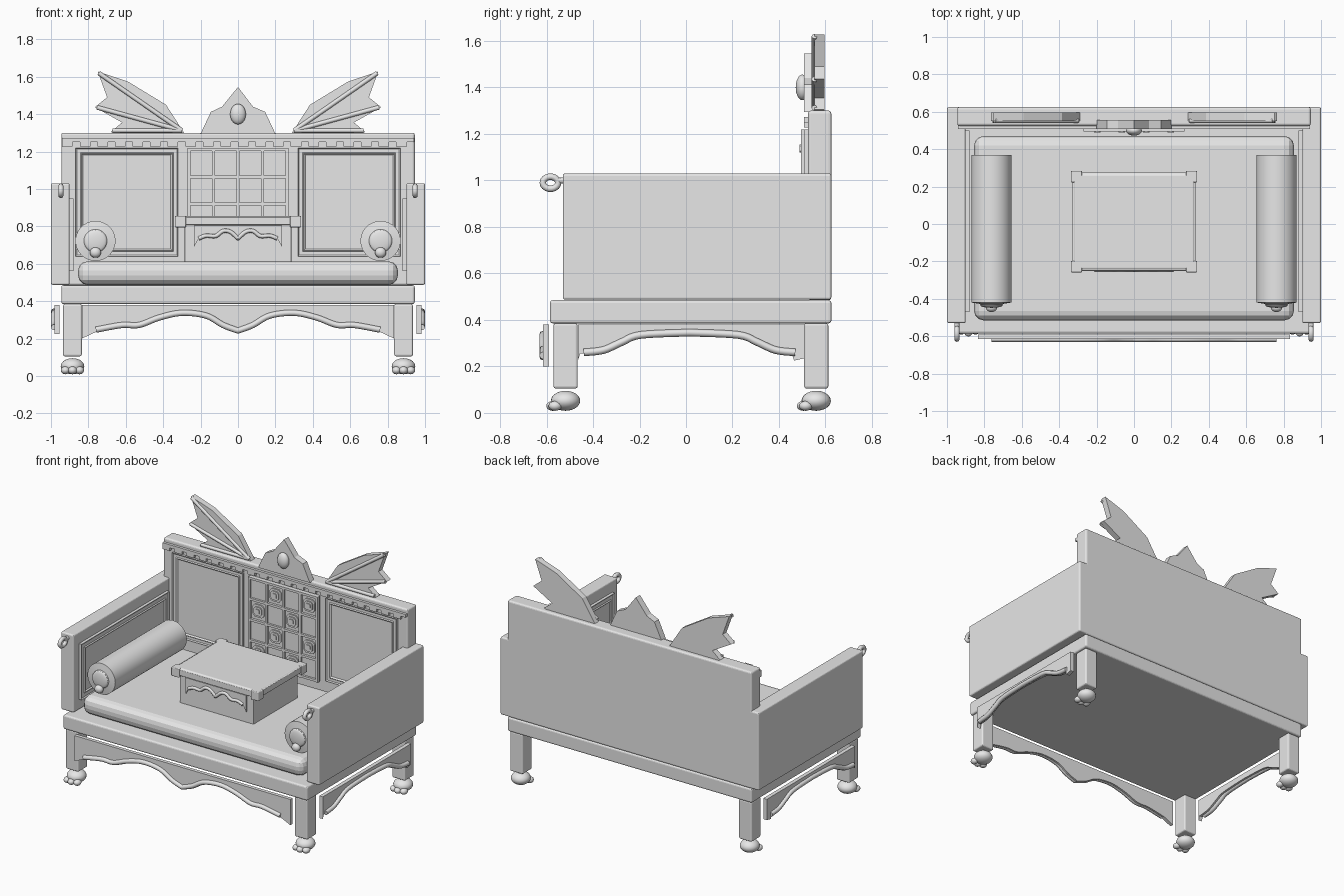
import bpy, bmesh, math
from mathutils import Vector, Matrix

cube = bpy.data.objects.get("Cube")
if cube:
    bpy.data.objects.remove(cube, do_unlink=True)

GREY = (0.8, 0.8, 0.8, 1)
mat = bpy.data.materials.new("plain_grey")
mat.use_nodes = True
mat.diffuse_color = GREY
next(n for n in mat.node_tree.nodes if n.type == "BSDF_PRINCIPLED").inputs["Base Color"].default_value = GREY


def finish(name, bm, bevel=0, smooth=False):
    bmesh.ops.recalc_face_normals(bm, faces=bm.faces)
    me = bpy.data.meshes.new(name)
    bm.to_mesh(me)
    bm.free()
    me.materials.append(mat)
    ob = bpy.data.objects.new(name, me)
    bpy.context.collection.objects.link(ob)
    if bevel:
        m = ob.modifiers.new("Bevel", "BEVEL")
        m.width, m.segments = bevel, 3
    if smooth:
        bpy.ops.object.select_all(action="DESELECT")
        ob.select_set(True)
        bpy.context.view_layer.objects.active = ob
        bpy.ops.object.shade_smooth_by_angle(angle=math.radians(40))
    return ob


def box(name, x, y, z, bevel=0.0, panel=None, steps=()):
    """Box from ranges; the face towards 'panel' gets inset steps (width, depth)."""
    bm = bmesh.new()
    bmesh.ops.create_cube(bm, size=1)
    for v in bm.verts:
        v.co = Vector([(r[0] + r[1]) / 2 + c * abs(r[1] - r[0]) for r, c in zip((x, y, z), v.co)])
    if panel:
        bm.normal_update()
        face = max(bm.faces, key=lambda f: f.normal.dot(Vector(panel)))
        for width, depth in steps:
            bmesh.ops.inset_region(bm, faces=[face], thickness=width)
            for v in face.verts:
                v.co += Vector(panel) * depth
    return finish(name, bm, bevel)


def prism(name, pts, a, b, side=False, bevel=0):
    """Extrude an outline in xz along y, or in yz along x when side is set."""
    bm = bmesh.new()
    place = (lambda p, d: (d, p[0], p[1])) if side else (lambda p, d: (p[0], d, p[1]))
    lo = bm.faces.new([bm.verts.new(place(p, a)) for p in pts])
    ext = bmesh.ops.extrude_face_region(bm, geom=[lo])
    shift = Vector((b - a, 0, 0) if side else (0, b - a, 0))
    for v in ext["geom"]:
        if isinstance(v, bmesh.types.BMVert):
            v.co += shift
    return finish(name, bm, bevel)


def ball(name, centre, radii):
    bm = bmesh.new()
    bmesh.ops.create_uvsphere(bm, u_segments=24, v_segments=14, radius=1)
    bmesh.ops.transform(bm, matrix=Matrix.Translation(centre) @ Matrix.Diagonal((*radii, 1)), verts=bm.verts)
    return finish(name, bm, smooth=True)


def tube(name, pts, radius):
    cu = bpy.data.curves.new(name, "CURVE")
    cu.dimensions, cu.bevel_depth, cu.bevel_resolution, cu.use_fill_caps = "3D", radius, 2, True
    sp = cu.splines.new("POLY")
    sp.points.add(len(pts) - 1)
    for p, co in zip(sp.points, pts):
        p.co = (*co, 1)
    cu.materials.append(mat)
    ob = bpy.data.objects.new(name, cu)
    bpy.context.collection.objects.link(ob)
    bpy.ops.object.select_all(action="DESELECT")
    ob.select_set(True)
    bpy.context.view_layer.objects.active = ob
    bpy.ops.object.convert(target="MESH")
    bpy.ops.object.shade_smooth_by_angle(angle=math.radians(50))


def flow(pts, n=5):
    """Smooth curve through the points."""
    p = [Vector(q) for q in pts]
    p = [p[0]] + p + [p[-1]]
    out = []
    for a, b, c, d in zip(p, p[1:], p[2:], p[3:]):
        for i in range(n):
            t = i / n
            out.append(0.5 * (2 * b + (c - a) * t + (2 * a - 5 * b + 4 * c - d) * t * t
                              + (3 * b - a - 3 * c + d) * t ** 3))
    return out + [p[-1]]


def mirrored(half):
    """Full path from a half path that ends on the centre line."""
    left = flow(half)
    return left + [Vector((-q[0], q[1])) for q in reversed(left[:-1])]


# Seat frame, back and cushion
box("seat_frame", (-.945, .945), (-.585, .625), (.385, .485), .012)
box("back_board", (-.945, .945), (.525, .625), (.485, 1.3), .012)
box("seat_cushion", (-.855, .855), (-.515, .47), (.487, .613), .05)

# Aprons with carved mouldings
front_wave = mirrored([(-.76, .235), (-.62, .26), (-.53, .26), (-.42, .3), (-.3, .325), (-.17, .31), (-.08, .26), (0, .23)])
prism("front_apron", [(-.835, .38), (-.835, .2)] + [(p[0], p[1]) for p in front_wave]
      + [(.835, .2), (.835, .38)], -.615, -.59)
tube("front_moulding", [(p[0], -.615, p[1] + .012) for p in front_wave], .016)
side_wave = mirrored([(-.455, .255), (-.37, .265), (-.29, .3), (-.21, .33), (0, .34)])
for s in (1, -1):
    prism("side_apron", [(-.465, .38), (-.465, .225)] + [(p[0], p[1]) for p in side_wave]
          + [(.465, .225), (.51, .235), (.51, .38)], s * .955, s * .982, side=True)
    tube("side_moulding", [(s * .984, p[0] + .015, p[1] + .005) for p in side_wave], .016)

# Legs with paw feet
for s in (1, -1):
    for y in (-.518, .56):
        box("leg", (s * .835, s * .935), (y - .052, y + .052), (.105, .385), .01)
        ball("paw", (s * .885, y, .052), (.063, .063, .043))
        for dx, dy in ((-.038, -.045), (0, -.055), (.038, -.045)):
            ball("toe", (s * .885 + dx, y + dy, .03), (.024, .028, .021))

# Arms with inner panels and curled hooks
for s in (1, -1):
    box("arm", (s * .9, s * 1.0), (-.53, .625), (.487, 1.03), .01)
    box("arm_panel", (s * .88, s * .905), (-.47, .5), (.56, .95), 0, (-s, 0, 0),
        ((.012, -.006), (.035, 0), (.01, .006), (.01, -.008)))
    curl = [(s * .947, -.583 + .033 * math.cos(t), .99 + .026 * math.sin(t))
            for t in [math.radians(20 * i) for i in range(1, 21)]]
    tube("arm_hook", [(s * .947, -.52, 1.0)] + curl, .014)

# Framed panels of the back
for s in (1, -1):
    box("back_panel", (s * .32, s * .868), (.51, .53), (.64, 1.22), 0, (0, -1, 0),
        ((.01, -.006), (.026, 0), (.008, .006), (.012, -.009)))

# Lattice with stepped rosettes
COL, ROW, TOP = .131, .145, 1.218
box("lattice_backing", (-.265, .265), (.512, .53), (.62, TOP))
for i in range(5):
    x = -.262 + i * COL
    box("lattice_upright", (x - .008, x + .008), (.495, .515), (.62, TOP))
    z = TOP - .008 - i * ROW
    box("lattice_rail", (-.265, .265), (.495, .515), (z - .008, z + .008))
for r in range(4):
    for c in range(4):
        x, z = -.262 + (c + .5) * COL, TOP - .008 - (r + .5) * ROW
        if (r + c) % 2:
            for size, y in ((.044, .504), (.03, .496), (.017, .489)):
                k = size * .6
                prism("rosette", [(x + a, z + b) for a, b in (
                    (-size, -k), (-k, -size), (k, -size), (size, -k),
                    (size, k), (k, size), (-k, size), (-size, k))], y, .515)
        else:
            box("lattice_tile", (x - .056, x + .056), (.505, .515), (z - .062, z + .062))

# Notched frieze along the top of the back
frieze, n = [(.94, 1.272), (-.94, 1.272)], 20
for i in range(n):
    x0, w = -.94 + i * 1.88 / n, 1.88 / n
    frieze += [(x0, 1.228), (x0 + w * .6, 1.228), (x0 + w * .6, 1.25), (x0 + w, 1.25)]
prism("frieze", frieze, .507, .53)

# Centre crest with oval boss
prism("centre_crest", [(-.2, 1.295), (-.145, 1.412), (-.085, 1.44), (0, 1.545),
                       (.08, 1.44), (.145, 1.412), (.2, 1.295)], .508, .555)
ball("crest_boss", (0, .5, 1.4), (.042, .028, .055))

# Ribbed wing crests
wing = [(.285, 1.295), (.385, 1.45), (.5, 1.52), (.59, 1.575), (.75, 1.628), (.7, 1.49),
        (.765, 1.437), (.62, 1.355), (.68, 1.305), (.66, 1.295)]
for s in (1, -1):
    prism("wing_crest", [(s * x, z) for x, z in wing], .552, .595)
    for tip in ((.745, 1.62), (.755, 1.436), (.67, 1.312)):
        tube("wing_rib", [(s * .3, .552, 1.312), (s * tip[0], .552, tip[1])], .012)

# Bolsters with tasselled ends
for s in (1, -1):
    bm = bmesh.new()
    rings = [(0, .37), (.107, .37), (.107, -.42), (.062, -.427), (.055, -.436), (0, -.44)]
    vs = [bm.verts.new((s * .762 + r, y, .722)) for r, y in rings]
    edges = [bm.edges.new(e) for e in zip(vs, vs[1:])]
    bmesh.ops.spin(bm, geom=vs + edges, cent=(s * .762, 0, .722), axis=(0, 1, 0),
                   angle=math.tau, steps=40, use_merge=True)
    bmesh.ops.remove_doubles(bm, verts=bm.verts, dist=.0005)
    finish("bolster", bm, smooth=True)
    ball("bolster_button", (s * .762, -.435, .722), (.06, .013, .06))
    ball("bolster_tassel", (s * .762, -.447, .66), (.03, .024, .028))

# Low table on the seat
box("table_body", (-.285, .285), (-.235, .255), (.61, .81), .004)
box("table_top", (-.33, .33), (-.25, .275), (.808, .85), .004, (0, 0, 1), ((.012, 0), (.008, .006)))
for sx in (1, -1):
    for y in (-.228, .253):
        box("table_corner", (sx * .277, sx * .338), (y - .03, y + .03), (.795, .856), .005)
table_wave = mirrored([(-.21, .735), (-.17, .75), (-.12, .748), (-.08, .775), (-.04, .77), (0, .735)])
prism("table_apron", [(-.235, .805), (-.235, .69)] + [(p[0], p[1]) for p in table_wave]
      + [(.235, .69), (.235, .805)], -.246, -.23)
tube("table_moulding", [(p[0], -.246, p[1]) for p in table_wave], .011)
